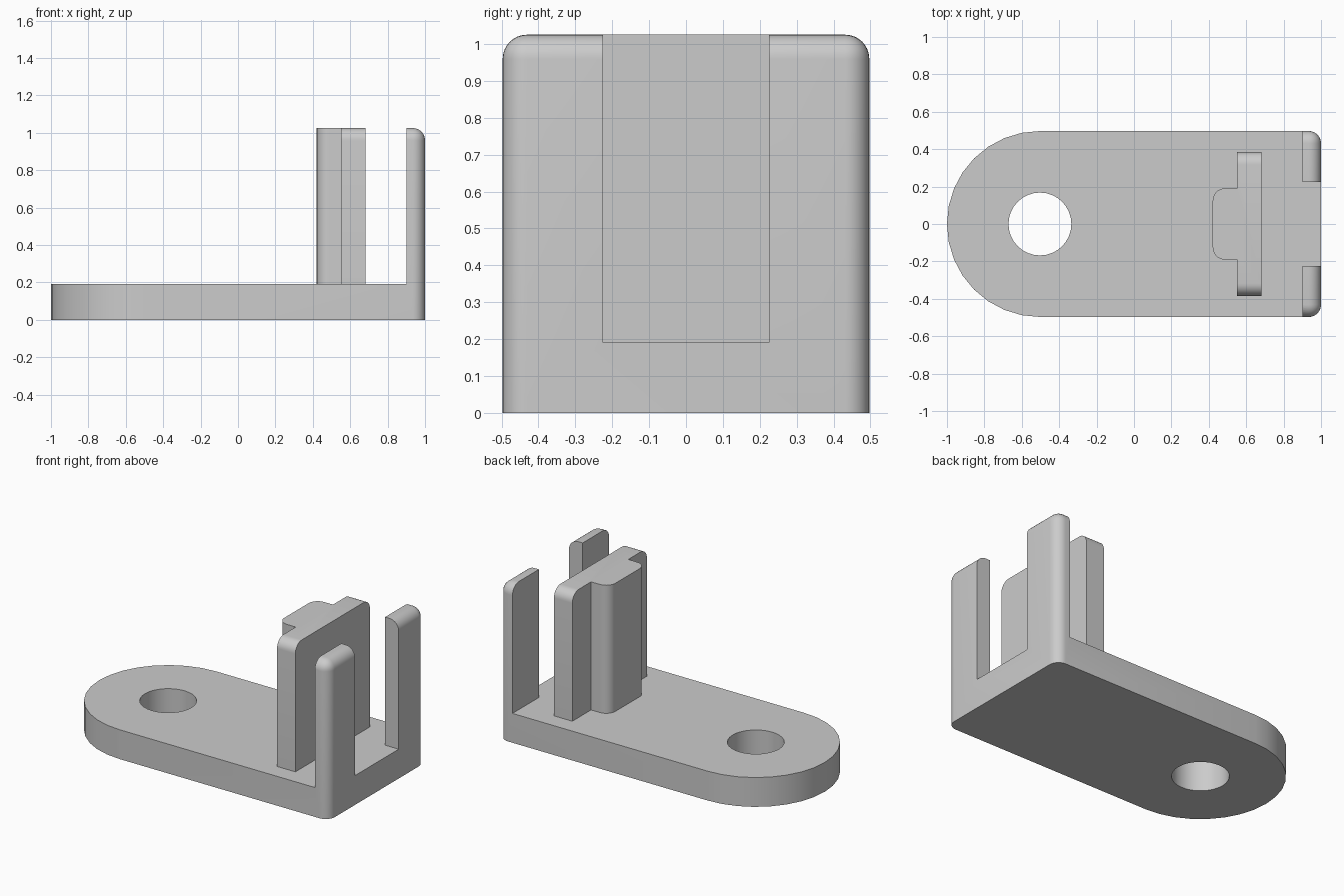
import bpy, bmesh, math

cube = bpy.data.objects.get("Cube")
if cube:
    bpy.data.objects.remove(cube)

# Main dimensions
HALF, HEIGHT, PLATE, FILLET = 0.497, 1.025, 0.191, 0.066
WALL_X, HOLE_X = 0.902, -1 + HALF

grey = bpy.data.materials.new("plain grey")
grey.use_nodes = True
grey.diffuse_color = (0.6, 0.6, 0.6, 1)
grey.node_tree.nodes["Principled BSDF"].inputs["Base Color"].default_value = (0.6, 0.6, 0.6, 1)


def prism(name, outline, z0, z1, rounded=None):
    """Extrude an outline upwards and round the edges chosen by a rule."""
    bm = bmesh.new()
    face = bm.faces.new([bm.verts.new((x, y, z0)) for x, y in outline])
    top = bmesh.ops.extrude_face_region(bm, geom=[face])["geom"]
    for v in top:
        if isinstance(v, bmesh.types.BMVert):
            v.co.z = z1
    bmesh.ops.recalc_face_normals(bm, faces=bm.faces)
    if rounded:
        edges = [e for e in bm.edges if rounded(e.verts[0].co, e.verts[1].co)]
        bmesh.ops.bevel(bm, geom=edges, offset=FILLET, segments=8,
                        profile=0.5, affect='EDGES', clamp_overlap=False)
    mesh = bpy.data.meshes.new(name)
    bm.to_mesh(mesh)
    bm.free()
    obj = bpy.data.objects.new(name, mesh)
    bpy.context.collection.objects.link(obj)
    mesh.materials.append(grey)
    return obj


def rect(x0, x1, y):
    return [(x0, -y), (x1, -y), (x1, y), (x0, y)]


def arc(cx, r, start, end, n):
    return [(cx + r * math.cos(a), r * math.sin(a))
            for a in (start + (end - start) * i / n for i in range(n + 1))]


def cut(obj, cutter):
    cutter.hide_render = True
    mod = obj.modifiers.new("cut", 'BOOLEAN')
    mod.operation, mod.solver, mod.object = 'DIFFERENCE', 'EXACT', cutter
    bpy.context.view_layer.objects.active = obj
    bpy.ops.object.modifier_apply(modifier=mod.name)
    bpy.data.objects.remove(cutter)


def smooth(obj):
    bpy.ops.object.select_all(action='DESELECT')
    obj.select_set(True)
    bpy.context.view_layer.objects.active = obj
    bpy.ops.object.shade_smooth_by_angle(angle=math.radians(30))


# Base plate and end wall: one rounded block, cut back to an L with a slot
def end_edges(a, b):
    if abs(a.z - b.z) > 0.1:
        return a.x > 0.9 and b.x > 0.9
    return a.z > 0.9 and max(a.x, b.x) > 0.9


outline = [(1, -HALF), (1, HALF)] + arc(HOLE_X, HALF, math.pi / 2, 1.5 * math.pi, 16)
bracket = prism("base_with_end_posts", outline, 0, HEIGHT, end_edges)
cut(bracket, prism("space_cutter", rect(-1.5, WALL_X, 1), PLATE, 2))
cut(bracket, prism("slot_cutter", rect(0.8, 1.5, 0.225), PLATE, 2))
hole = arc(HOLE_X, 0.168, 0, 2 * math.pi, 32)[:-1]
cut(bracket, prism("hole_cutter", hole, -1, 1))
smooth(bracket)


# T-shaped middle post with rounded rib corners and plate shoulders
def post_edges(a, b):
    if abs(a.z - b.z) > 0.1:
        return a.x < 0.5
    return a.z > 0.9 and min(abs(a.y), abs(b.y)) > 0.3 and a.y * b.y > 0


RIB_X, BACK_X, FRONT_X, RIB, WIDE = 0.421, 0.55, 0.682, 0.191, 0.384
half = [(FRONT_X, WIDE), (BACK_X, WIDE), (BACK_X, RIB), (RIB_X, RIB)]
post = prism("middle_post", half + [(x, -y) for x, y in reversed(half)],
             PLATE, HEIGHT, post_edges)
smooth(post)
